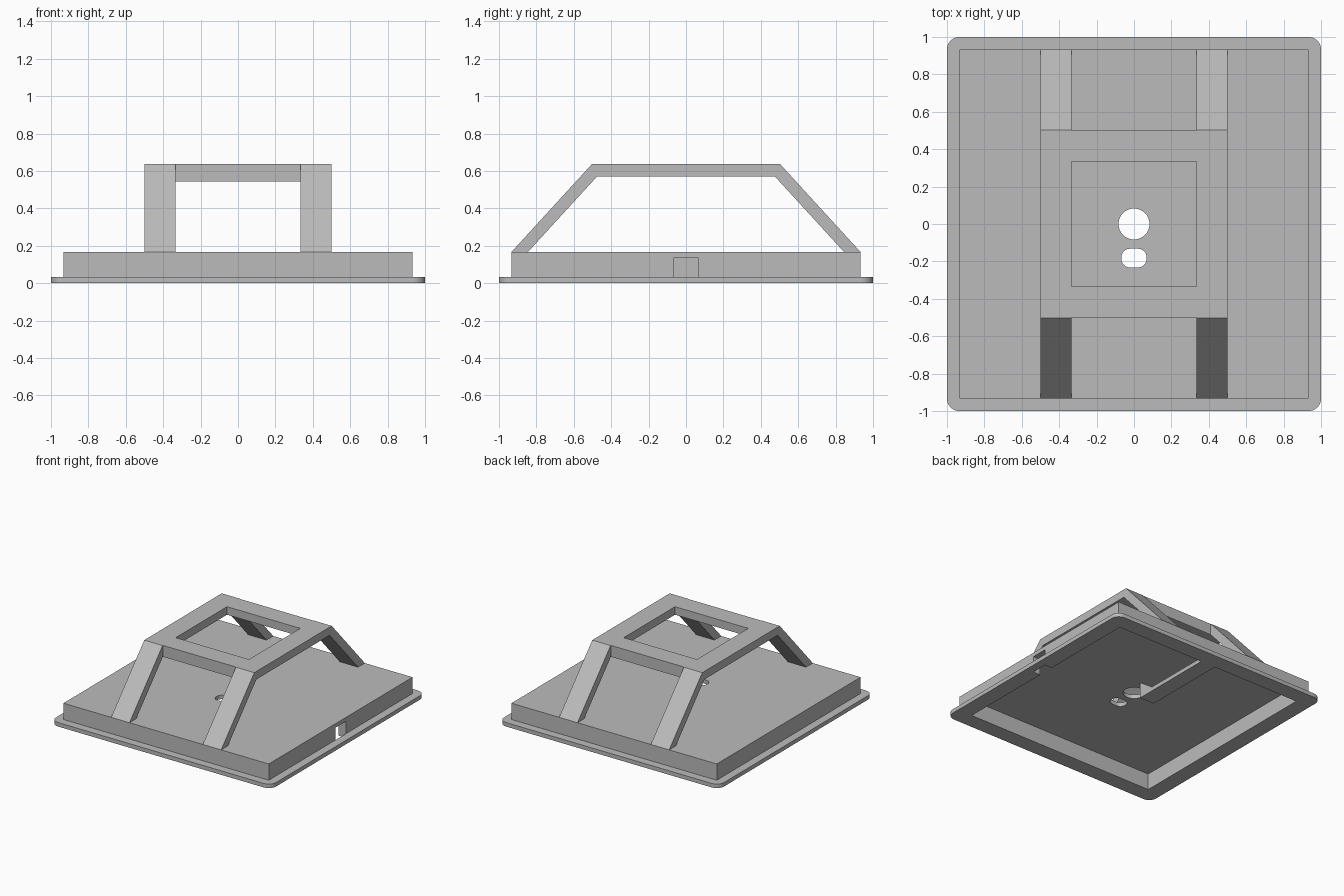
import bpy, bmesh, math
from mathutils import Vector

default = bpy.data.objects.get("Cube")
if default:
    bpy.data.objects.remove(default, do_unlink=True)

grey = bpy.data.materials.new("plain grey")
grey.use_nodes = True
COLOUR = (0.5, 0.5, 0.5, 1)
grey.diffuse_color = COLOUR
grey.node_tree.nodes["Principled BSDF"].inputs["Base Color"].default_value = COLOUR


def prism(name, points, start, end, axis="z"):
    """Extrude a flat profile: (x, y) along z, or (y, z) along x."""
    place = (lambda a, b: (a, b, start)) if axis == "z" else (lambda a, b: (start, a, b))
    direction = Vector((0, 0, end - start)) if axis == "z" else Vector((end - start, 0, 0))
    bm = bmesh.new()
    face = bm.faces.new([bm.verts.new(place(a, b)) for a, b in points])
    result = bmesh.ops.extrude_face_region(bm, geom=[face])
    moved = [g for g in result["geom"] if isinstance(g, bmesh.types.BMVert)]
    bmesh.ops.translate(bm, verts=moved, vec=direction)
    bmesh.ops.recalc_face_normals(bm, faces=bm.faces)
    mesh = bpy.data.meshes.new(name)
    bm.to_mesh(mesh)
    bm.free()
    mesh.materials.append(grey)
    obj = bpy.data.objects.new(name, mesh)
    bpy.context.collection.objects.link(obj)
    return obj


def rect(hx, hy, radius=0, steps=8, cx=0, cy=0):
    """Rectangle outline with optional round corners."""
    if not radius:
        return [(cx + sx * hx, cy + sy * hy) for sx, sy in ((1, 1), (-1, 1), (-1, -1), (1, -1))]
    points = []
    for q, (sx, sy) in enumerate(((1, 1), (-1, 1), (-1, -1), (1, -1))):
        for i in range(steps + 1):
            t = math.pi / 2 * (q + i / steps)
            points.append((cx + sx * (hx - radius) + radius * math.cos(t),
                           cy + sy * (hy - radius) + radius * math.sin(t)))
    return points


def combine(target, tool, operation="DIFFERENCE"):
    mod = target.modifiers.new("combine", "BOOLEAN")
    mod.operation, mod.solver, mod.object = operation, "EXACT", tool
    bpy.context.view_layer.objects.active = target
    bpy.ops.object.modifier_apply(modifier=mod.name)
    bpy.data.objects.remove(tool, do_unlink=True)


TOP, WALL, INNER, THICK = 0.167, 0.933, 0.867, 0.033
CEILING = TOP - THICK

# Hollow base with a rounded flange
base = prism("base_shell", rect(1, 1, 0.067), 0, THICK)
combine(base, prism("box", rect(WALL, WALL), 0.01, TOP), "UNION")
combine(base, prism("cavity", rect(INNER, INNER), -0.1, CEILING))

# Round hole and slot through the lid, cable port in the side wall
circle = [(0.083 * math.cos(math.tau * i / 48), 0.083 * math.sin(math.tau * i / 48)) for i in range(48)]
combine(base, prism("round_hole", circle, 0.1, 0.3))
combine(base, prism("slot", rect(0.067, 0.05, 0.045, cy=-0.182), 0.1, 0.3))
combine(base, prism("port", rect(0.067, 0.067, cx=0.867), -0.1, CEILING))

# Latch arm under the lid, with a wedge at its free end
prism("latch_arm", [(INNER, 0), (0.15, 0), (0.15, CEILING), (0.29, THICK), (INNER, THICK)],
      -0.067, 0.067, "x")

# Raised frame: bent strap with its middle cut away
HIGH, LOW = 0.637, 0.571
half = [(WALL, TOP), (0.503, HIGH)]
under = [(0.475, LOW), (0.845, TOP)]
strap = half + [(-y, z) for y, z in reversed(half)]
strap += [(-y, z) for y, z in reversed(under)] + under
frame = prism("raised_frame", strap, -0.5, 0.5, "x")
combine(frame, prism("window", rect(0.333, 0.333), 0.3, 0.8))
for side in (-1, 1):
    combine(frame, prism("leg_gap", rect(0.333, 0.25, cy=side * 0.75), 0.1, 0.8))

# Smooth only the curved walls
for obj in (base, frame):
    bpy.ops.object.select_all(action="DESELECT")
    obj.select_set(True)
    bpy.context.view_layer.objects.active = obj
    bpy.ops.object.shade_smooth_by_angle(angle=math.radians(30))
